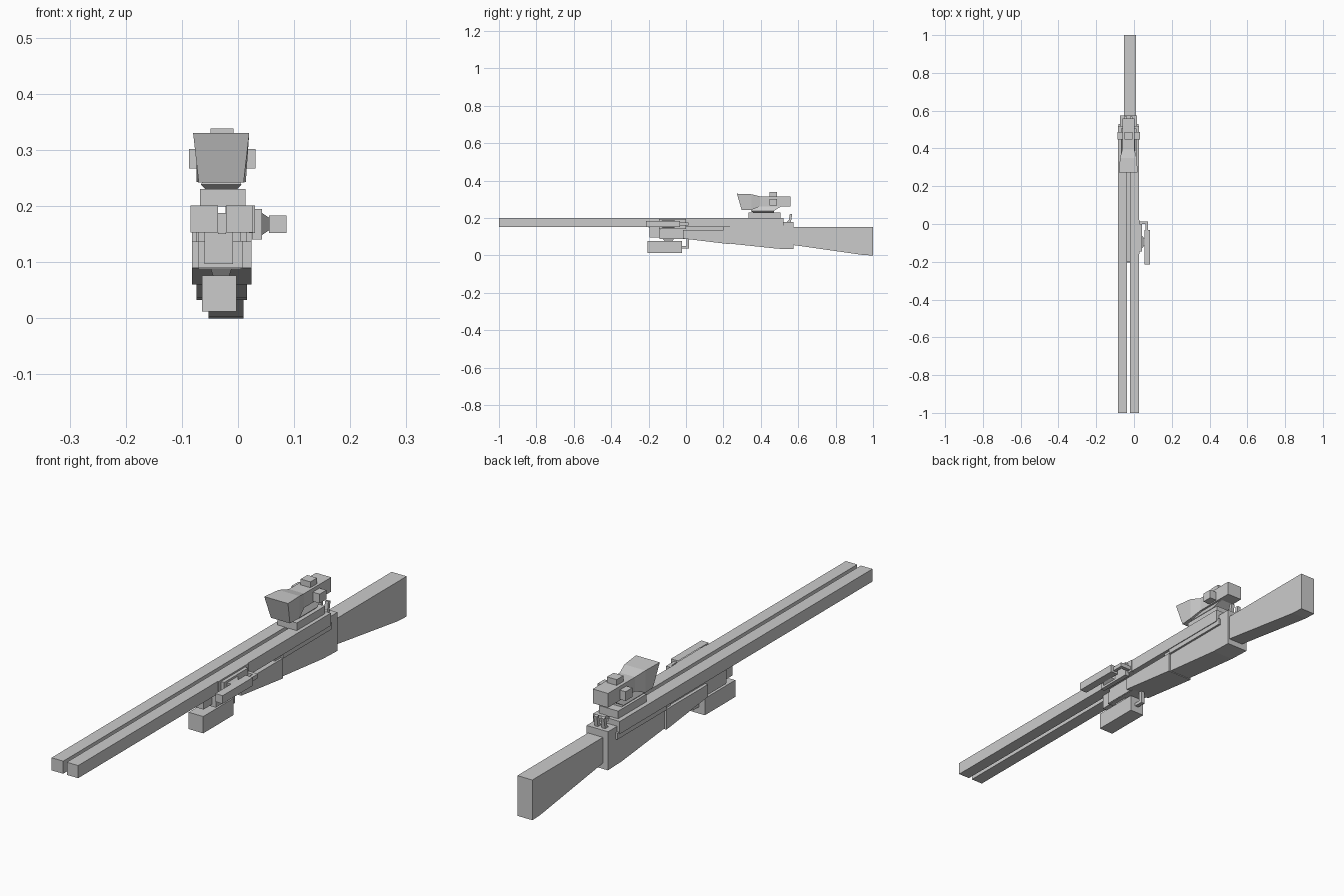
import bpy, bmesh

CX = -0.03  # centre plane of the gun


def mesh_object(name, verts, faces):
    me = bpy.data.meshes.new(name)
    bm = bmesh.new()
    vs = [bm.verts.new(v) for v in verts]
    for f in faces:
        bm.faces.new([vs[i] for i in f])
    bmesh.ops.recalc_face_normals(bm, faces=bm.faces[:])
    bm.to_mesh(me)
    bm.free()
    ob = bpy.data.objects.new(name, me)
    bpy.context.collection.objects.link(ob)
    return ob


def profile(name, pts, x0, x1):
    """Side profile of (y, z) points extruded across x."""
    n = len(pts)
    verts = [(x, y, z) for x in (x0, x1) for y, z in pts]
    faces = [tuple(range(n)), tuple(range(n, 2 * n))]
    faces += [(i, (i + 1) % n, n + (i + 1) % n, n + i) for i in range(n)]
    return mesh_object(name, verts, faces)


def box(name, x0, x1, y0, y1, z0, z1):
    return profile(name, [(y0, z0), (y1, z0), (y1, z1), (y0, z1)], x0, x1)


def loft(name, rings):
    """Join rectangular rings, each a list of four corners."""
    verts = [v for r in rings for v in r]
    faces = [(0, 1, 2, 3), tuple(range(len(verts) - 4, len(verts)))]
    for k in range(len(rings) - 1):
        a = 4 * k
        faces += [(a + i, a + (i + 1) % 4, a + 4 + (i + 1) % 4, a + 4 + i) for i in range(4)]
    return mesh_object(name, verts, faces)


def ring_y(y, hw, z0, z1):
    return [(CX - hw, y, z0), (CX + hw, y, z0), (CX + hw, y, z1), (CX - hw, y, z1)]


def ring_z(z, hw, y0, y1):
    return [(CX - hw, y0, z), (CX + hw, y0, z), (CX + hw, y1, z), (CX - hw, y1, z)]


# Twin barrels and the rib between them
box("barrel_left", -0.085, -0.036, -1.0, 0.52, 0.153, 0.201)
box("barrel_right", -0.021, 0.027, -1.0, 0.52, 0.153, 0.201)
box("barrel_rib", -0.036, -0.021, -0.2, 0.52, 0.15, 0.188)

# Receiver, fore-end and stock
profile("receiver", [(0.2, 0.155), (0.2, 0.066), (0.235, 0.063), (0.49, 0.036), (0.575, 0.033),
                     (0.575, 0.18), (0.52, 0.18), (0.52, 0.155)], -0.074, 0.016)
box("receiver_core", -0.07, 0.005, -0.14, 0.25, 0.088, 0.155)
profile("fore_end", [(-0.015, 0.137), (-0.015, 0.09), (0.235, 0.06), (0.235, 0.137)], -0.082, 0.024)
box("receiver_shoulder", -0.082, 0.024, 0.235, 0.53, 0.135, 0.16)
box("fore_end_cap", -0.06, -0.009, -0.195, -0.14, 0.097, 0.155)
box("fore_end_band", -0.07, 0.008, -0.145, -0.015, 0.09, 0.138)
profile("stock", [(0.57, 0.153), (0.57, 0.056), (0.95, 0.002), (1.0, 0.0), (1.0, 0.153)], -0.053, 0.01)

# Two hammers at the breech
for i, x in enumerate((-0.045, -0.015)):
    profile(f"hammer_{i}", [(0.535, 0.175), (0.56, 0.175), (0.568, 0.22), (0.555, 0.222), (0.55, 0.19)],
            x - 0.007, x + 0.007)

# Lower pod with its foot and rear lever
box("pod_lower", -0.064, -0.003, -0.205, -0.022, 0.012, 0.076)
loft("pod_lower_foot", [ring_z(0.074, 0.014, -0.11, -0.075), ring_z(0.095, 0.021, -0.13, -0.06)])
box("pod_lower_arm", -0.04, -0.024, -0.025, 0.015, 0.038, 0.05)
box("pod_lower_lever", -0.04, -0.024, 0.002, 0.015, 0.038, 0.095)

# Side pod on its bracket
box("side_bracket", 0.025, 0.043, -0.145, 0.0, 0.14, 0.195)
box("side_band", 0.02, 0.03, -0.16, 0.02, 0.152, 0.201)
box("side_pod", 0.055, 0.086, -0.215, -0.032, 0.152, 0.183)
loft("side_pod_foot", [
    [(0.042, -0.13, 0.148), (0.042, -0.06, 0.148), (0.042, -0.06, 0.188), (0.042, -0.13, 0.188)],
    [(0.057, -0.11, 0.158), (0.057, -0.08, 0.158), (0.057, -0.08, 0.178), (0.057, -0.11, 0.178)]])
box("side_pod_arm", 0.062, 0.075, -0.035, 0.012, 0.16, 0.176)
box("side_pod_lever", 0.025, 0.075, 0.0, 0.014, 0.16, 0.176)

# Scope rail, mount, tube and flared front
box("scope_rail", -0.068, 0.013, 0.335, 0.505, 0.199, 0.23)
loft("scope_mount", [ring_z(0.23, 0.028, 0.36, 0.47), ring_z(0.238, 0.036, 0.345, 0.47),
                     ring_z(0.266, 0.022, 0.385, 0.515)])
mesh_ring_front = [(CX - 0.05, 0.272, 0.33), (CX + 0.05, 0.272, 0.33),
                   (CX + 0.04, 0.298, 0.242), (CX - 0.04, 0.298, 0.242)]
rear = lambda y, hw, z0, z1: [(CX - hw, y, z1), (CX + hw, y, z1), (CX + hw, y, z0), (CX - hw, y, z0)]
loft("scope_bell", [mesh_ring_front, rear(0.35, 0.044, 0.243, 0.327), rear(0.395, 0.032, 0.262, 0.316)])
loft("scope_tube", [ring_y(0.385, 0.032, 0.262, 0.316), ring_y(0.558, 0.032, 0.262, 0.316)])

# Adjustment knobs on both sides and the top
box("scope_side_knobs", -0.087, 0.031, 0.447, 0.487, 0.267, 0.302)
box("scope_top_knob", -0.049, -0.008, 0.447, 0.487, 0.31, 0.338)
